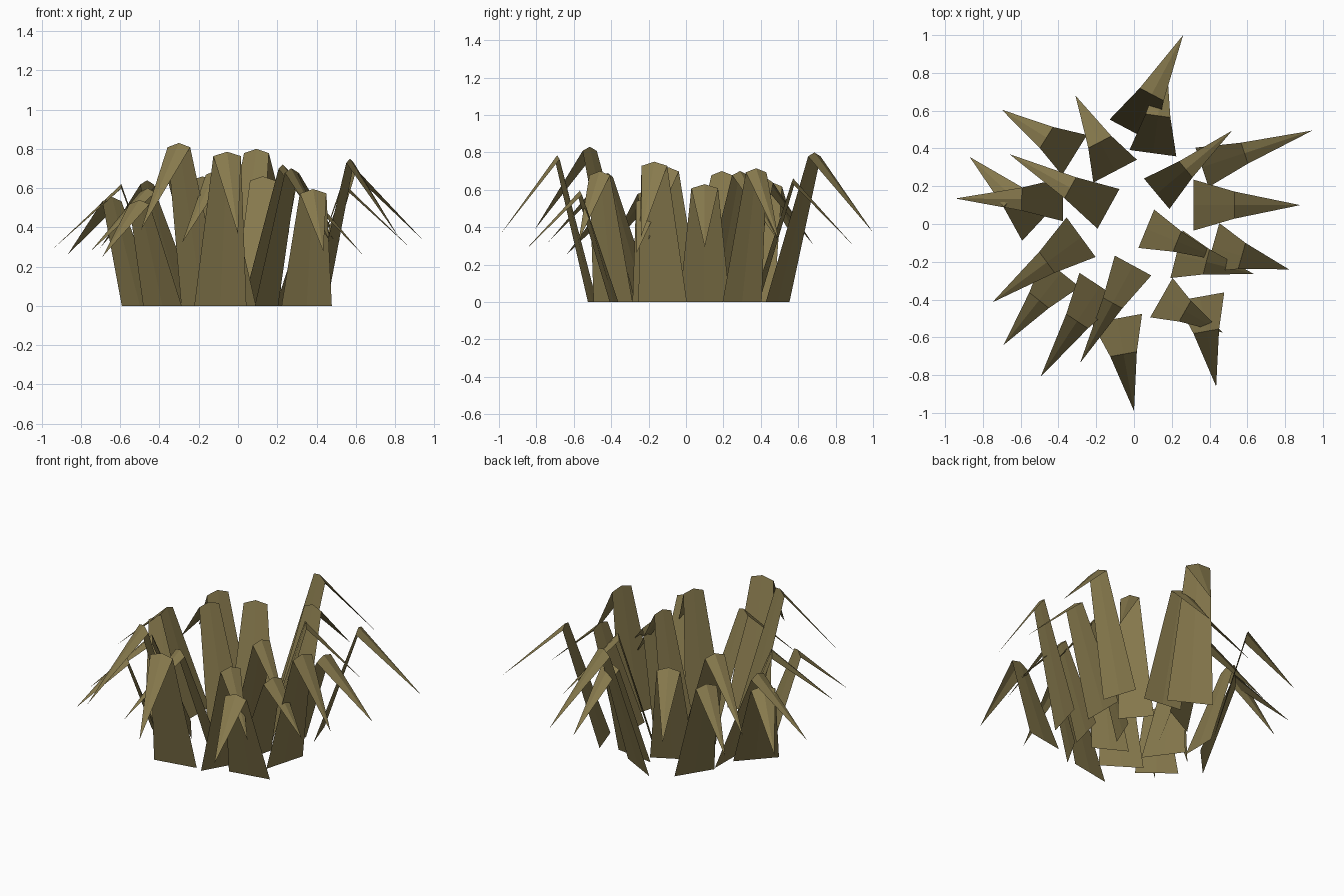
import bpy
from mathutils import Vector

# One flat colour for the dry grass
olive = bpy.data.materials.new("dry_olive")
olive.diffuse_color = (0.245, 0.195, 0.075, 1)

BEND = 0.385       # how far out the blade folds over
TIP_DROP = 0.465   # tip height relative to the fold
RIDGE = 0.022      # raised centre crease at the fold


def blade(name, base, tip, height, width):
    """Folded leaf: wide foot, narrower raised fold, drooping point."""
    base, tip = Vector((*base, 0)), Vector((*tip, 0))
    out = tip - base
    side = Vector((out.y, -out.x, 0)).normalized() * width / 2
    fold = base + out * BEND
    low = Vector((0, 0, height - RIDGE))
    verts = [base - side, base, base + side,
             fold - side * 0.53 + low, fold + Vector((0, 0, height)),
             fold + side * 0.53 + low,
             tip + Vector((0, 0, height * TIP_DROP))]
    faces = [(0, 1, 4, 3), (1, 2, 5, 4), (3, 4, 6), (4, 5, 6)]
    # winding so the upper side faces up
    faces = [f[::-1] for f in faces]
    mesh = bpy.data.meshes.new(name)
    mesh.from_pydata(verts, [], faces)
    if sum(p.normal.z for p in mesh.polygons) < 0:
        mesh.flip_normals()
    mesh.materials.append(olive)
    obj = bpy.data.objects.new(name, mesh)
    bpy.context.collection.objects.link(obj)


# foot centre, tip, fold height, foot width
back = [((-0.01, 0.49), (0.26, 1.00), 0.80, 0.27),
        ((0.10, 0.375), (0.17, 0.89), 0.66, 0.25),
        ((-0.10, 0.28), (-0.31, 0.68), 0.66, 0.26),
        ((-0.315, 0.365), (-0.70, 0.605), 0.64, 0.25)]
left = [((-0.135, 0.08), (-0.66, 0.37), 0.70, 0.24),
        ((-0.375, 0.13), (-0.945, 0.135), 0.62, 0.23),
        ((-0.50, 0.01), (-0.87, 0.355), 0.555, 0.27),
        ((-0.28, -0.07), (-0.75, -0.415), 0.60, 0.26)]
front = [((-0.385, -0.256), (-0.69, -0.64), 0.54, 0.25),
         ((-0.18, -0.33), (-0.495, -0.81), 0.83, 0.26),
         ((-0.005, -0.22), (-0.285, -0.735), 0.69, 0.22),
         ((-0.09, -0.50), (0.0, -0.99), 0.785, 0.27),
         ((0.145, -0.39), (0.47, -0.575), 0.70, 0.24),
         ((0.35, -0.385), (0.435, -0.86), 0.595, 0.26)]
right = [((0.225, -0.16), (0.635, -0.265), 0.56, 0.26),
         ((0.065, -0.025), (0.49, -0.20), 0.72, 0.22),
         ((0.415, -0.125), (0.82, -0.24), 0.75, 0.27),
         ((0.315, 0.10), (0.88, 0.10), 0.63, 0.27),
         ((0.36, 0.30), (0.945, 0.495), 0.715, 0.22),
         ((0.12, 0.16), (0.52, 0.495), 0.70, 0.21)]

# Tuft of blades, group by group
for group, blades in (("back", back), ("left", left), ("front", front), ("right", right)):
    for i, spec in enumerate(blades, 1):
        blade(f"{group}_grass_blade_{i}", *spec)
